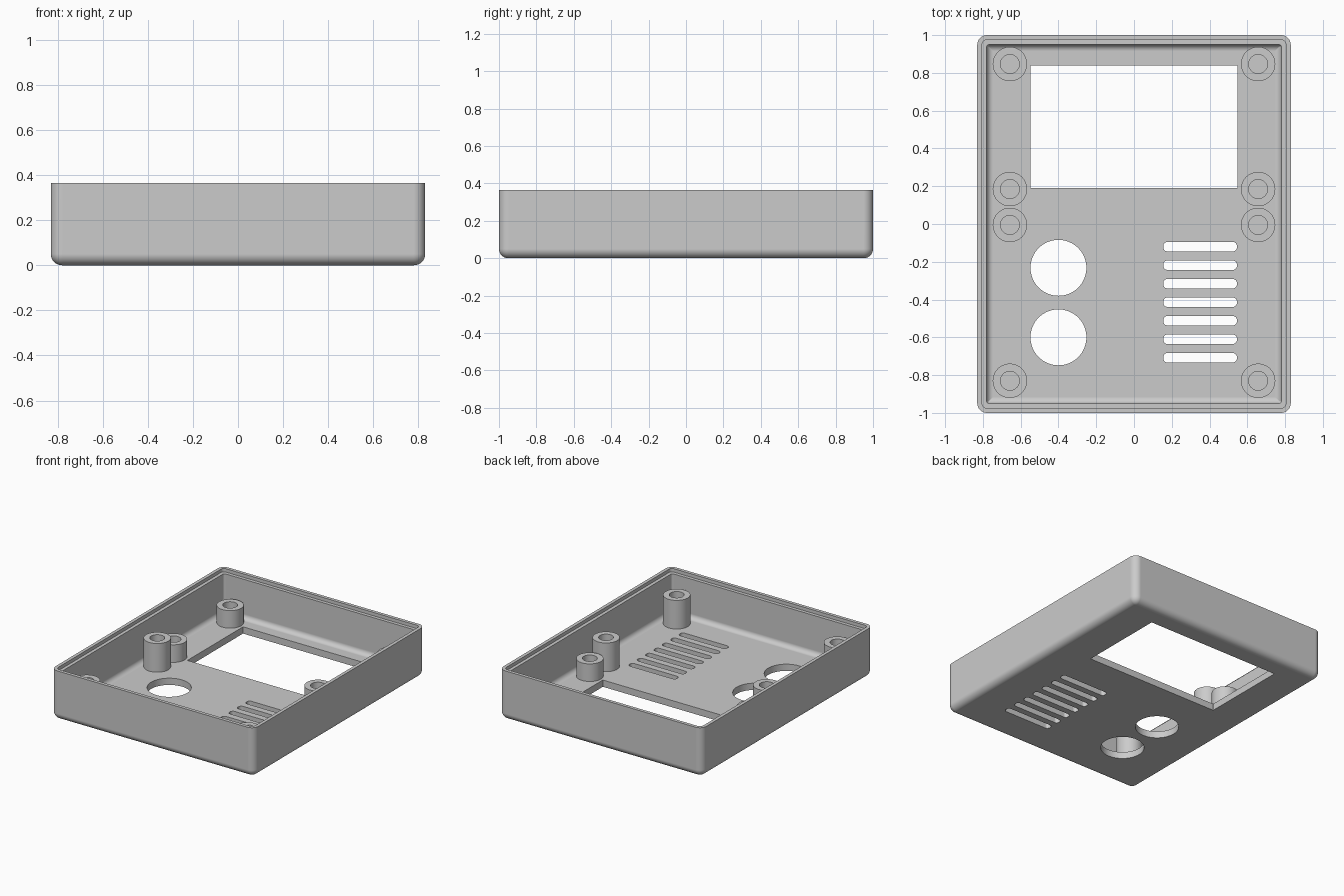
import bpy
import bmesh
from math import sin, cos, pi

if "Cube" in bpy.data.objects:
    bpy.data.objects.remove(bpy.data.objects["Cube"], do_unlink=True)

HX, HY, HEIGHT = 0.83, 1.0, 0.365    # outer half sizes and height
WALL, LIP, FLOOR = 0.05, 0.025, 0.05
ROUND = 0.052                         # corner radius

GREY = (0.6, 0.6, 0.6, 1)
grey = bpy.data.materials.new("plain grey")
grey.use_nodes = True
grey.diffuse_color = GREY
grey.node_tree.nodes["Principled BSDF"].inputs["Base Color"].default_value = GREY


def finish(bm, name):
    bmesh.ops.recalc_face_normals(bm, faces=bm.faces)
    mesh = bpy.data.meshes.new(name)
    bm.to_mesh(mesh)
    bm.free()
    mesh.materials.append(grey)
    obj = bpy.data.objects.new(name, mesh)
    bpy.context.collection.objects.link(obj)
    return obj


def activate(obj):
    bpy.ops.object.select_all(action="DESELECT")
    obj.select_set(True)
    bpy.context.view_layer.objects.active = obj


def smooth(obj):
    activate(obj)
    bpy.ops.object.shade_smooth_by_angle(angle=pi / 6)
    mod = obj.modifiers.new("flat_face_normals", "WEIGHTED_NORMAL")
    mod.keep_sharp = True


def rounded_ring(bm, hx, hy, r, z, cx=0, cy=0, steps=8):
    """Ring of vertices around a rectangle with rounded corners."""
    ring = []
    for q, (sx, sy) in enumerate([(1, 1), (-1, 1), (-1, -1), (1, -1)]):
        for i in range(steps + 1):
            a = (q + i / steps) * pi / 2
            ring.append(bm.verts.new((cx + sx * (hx - r) + r * cos(a),
                                      cy + sy * (hy - r) + r * sin(a), z)))
    return ring


def loft(bm, rings, closed=False):
    pairs = list(zip(rings, rings[1:]))
    if closed:
        pairs.append((rings[-1], rings[0]))
    for a, b in pairs:
        for i in range(len(a)):
            j = (i + 1) % len(a)
            bm.faces.new((a[i], a[j], b[j], b[i]))
    if not closed:
        bm.faces.new(rings[0])
        bm.faces.new(rings[-1])


def fillet(radius, inset, z, steps=8):
    """Quarter round from a floor up to a wall, as (inset, height) pairs."""
    return [(inset + radius * (1 - sin(t * pi / 2 / steps)),
             z + radius * (1 - cos(t * pi / 2 / steps))) for t in range(steps + 1)]


# Tray: outside skin, stepped rim, inside skin
section = fillet(0.05, 0, 0)
section += [(0, HEIGHT), (LIP, HEIGHT), (LIP, HEIGHT - LIP), (WALL, HEIGHT - LIP)]
section += reversed(fillet(0.035, WALL, FLOOR))
bm = bmesh.new()
rings = []
for k, (inset, z) in enumerate(section):
    inside = inset >= WALL and z >= FLOOR
    radius = ROUND - (inset - 0.012 if inside else inset)
    rings.append(rounded_ring(bm, HX - inset, HY - inset, max(radius, 0.002), z))
loft(bm, rings)
tray = finish(bm, "tray")

# Openings in the floor: (centre x, centre y, half width, half depth, corner radius, steps)
openings = [(0, 0.515, 0.547, 0.325, 0.001, 1)]                             # display window
openings += [(-0.4, y, 0.148, 0.148, 0.148, 16) for y in (-0.232, -0.6)]    # round holes
openings += [(0.35, -0.12 - 0.098 * i, 0.195, 0.025, 0.022, 6) for i in range(7)]  # vents
bm = bmesh.new()
for cx, cy, hx, hy, r, steps in openings:
    loft(bm, [rounded_ring(bm, hx, hy, r, z, cx, cy, steps) for z in (-0.1, 0.12)])
bmesh.ops.remove_doubles(bm, verts=bm.verts, dist=0.0001)
cutter = finish(bm, "opening_cutter")
cutter.hide_render = True

cut = tray.modifiers.new("openings", "BOOLEAN")
cut.operation = "DIFFERENCE"
cut.solver = "EXACT"
cut.object = cutter
activate(tray)
bpy.ops.object.modifier_apply(modifier=cut.name)
bpy.data.objects.remove(cutter, do_unlink=True)
smooth(tray)


# Screw posts: short ones around the window, tall ones around the front half
def screw_post(name, x, y, top):
    bm = bmesh.new()
    rings = []
    for r, z in [(0.091, FLOOR - 0.01), (0.091, top), (0.05, top), (0.05, FLOOR - 0.01)]:
        rings.append([bm.verts.new((x + r * cos(i * pi / 24), y + r * sin(i * pi / 24), z))
                      for i in range(48)])
    loft(bm, rings, closed=True)
    smooth(finish(bm, name))


for side, x in (("right", -0.657), ("left", 0.657)):
    for label, y, top in (("window_rear", 0.847, 0.18), ("window_front", 0.185, 0.18),
                          ("board_rear", -0.005, 0.262), ("board_front", -0.83, 0.262)):
        screw_post(f"{label}_post_{side}", x, y, top)
